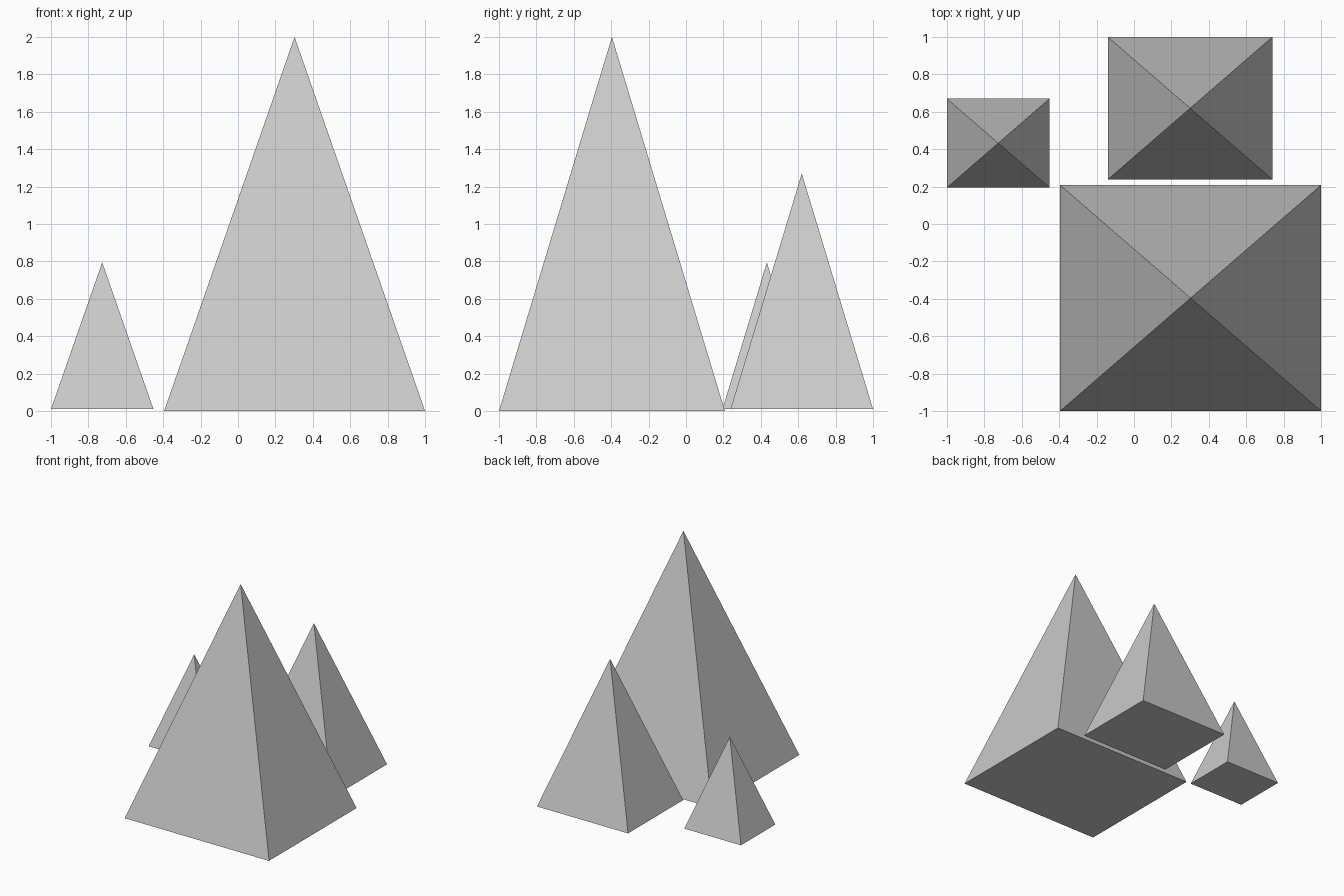
import bpy, bmesh, math
from mathutils import Matrix

if "Cube" in bpy.data.objects:
    bpy.data.objects.remove(bpy.data.objects["Cube"])


def pyramid(name, x, y, z):
    """Closed four-sided pyramid filling the given x, y and z ranges."""
    size = [b - a for a, b in (x, y, z)]
    centre = [(a + b) / 2 for a, b in (x, y, z)]
    bm = bmesh.new()
    bmesh.ops.create_cone(bm, cap_ends=True, segments=4,
                          radius1=math.sqrt(0.5), radius2=0, depth=1,
                          matrix=Matrix.Rotation(math.pi / 4, 4, 'Z'))
    # Weld the tip to a single point
    bmesh.ops.remove_doubles(bm, verts=bm.verts, dist=1e-5)
    bmesh.ops.scale(bm, vec=size, verts=bm.verts)
    bmesh.ops.translate(bm, vec=centre, verts=bm.verts)
    bmesh.ops.recalc_face_normals(bm, faces=bm.faces)
    mesh = bpy.data.meshes.new(name)
    bm.to_mesh(mesh)
    bm.free()
    obj = bpy.data.objects.new(name, mesh)
    bpy.context.collection.objects.link(obj)


# Three pyramids, largest at the front
pyramid("large_pyramid", (-0.395, 1.0), (-1.0, 0.208), (0.0, 2.0))
pyramid("medium_pyramid", (-0.14, 0.74), (0.238, 1.0), (0.01, 1.27))
pyramid("small_pyramid", (-1.0, -0.452), (0.195, 0.67), (0.01, 0.795))
